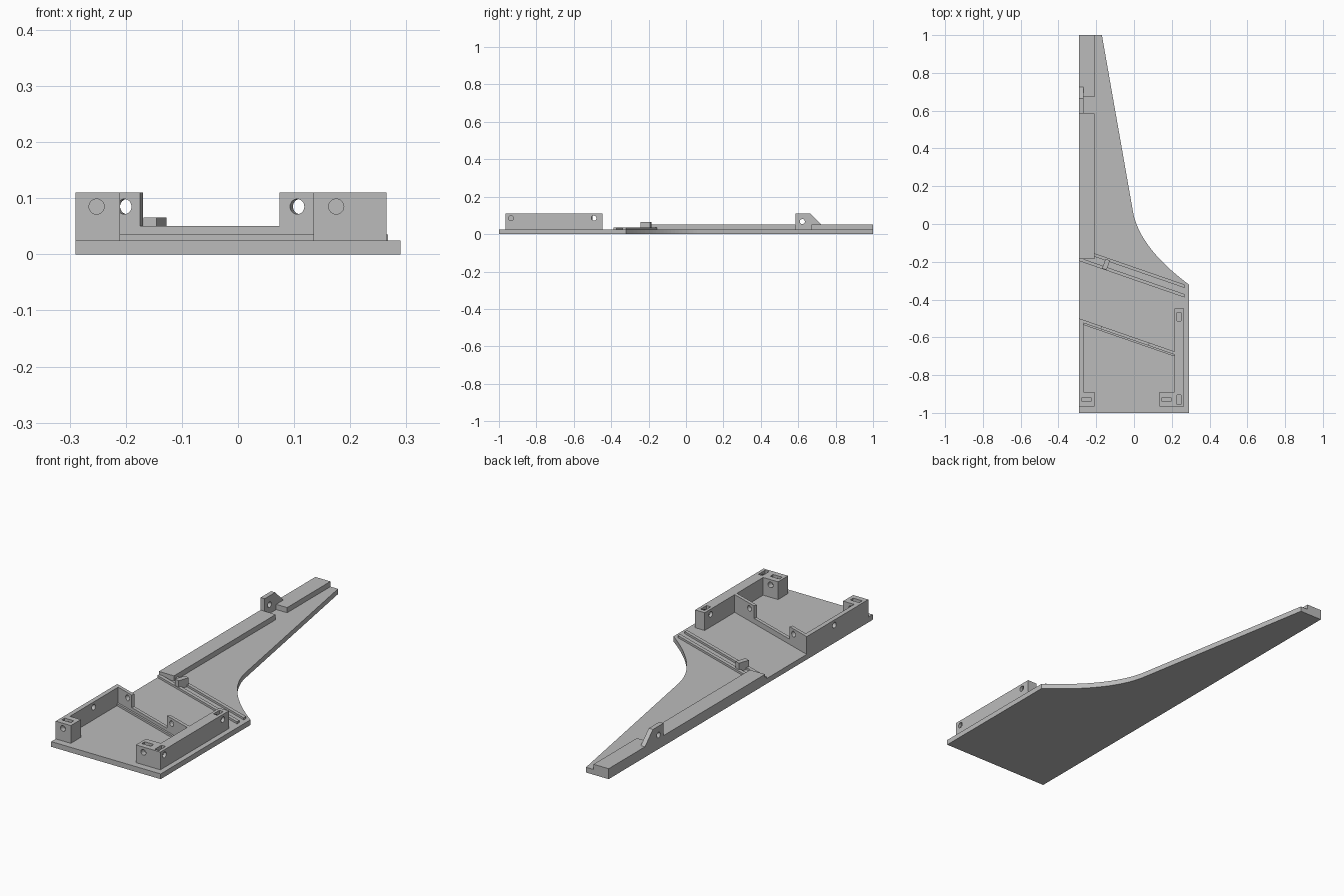
import bpy, bmesh, math
from mathutils import Matrix, Vector

if "Cube" in bpy.data.objects:
    bpy.data.objects.remove(bpy.data.objects["Cube"])

grey = bpy.data.materials.new("plain grey")
grey.use_nodes = True
grey.diffuse_color = (0.5, 0.5, 0.5, 1)
grey.node_tree.nodes["Principled BSDF"].inputs["Base Color"].default_value = (0.5, 0.5, 0.5, 1)

BASE, RAIL, TOP = 0.025, 0.05, 0.11
HOLE_Z, HOLE_R = 0.085, 0.0135
SLANT = math.radians(-19.1)


def add_object(name, bm):
    bmesh.ops.recalc_face_normals(bm, faces=bm.faces)
    mesh = bpy.data.meshes.new(name)
    bm.to_mesh(mesh)
    bm.free()
    mesh.materials.append(grey)
    obj = bpy.data.objects.new(name, mesh)
    bpy.context.collection.objects.link(obj)
    return obj


def prism(name, points, low, high, matrix=Matrix()):
    """Extrude a flat outline from low to high along its normal."""
    bm = bmesh.new()
    face = bm.faces.new([bm.verts.new((x, y, low)) for x, y in points])
    new = bmesh.ops.extrude_face_region(bm, geom=[face])["geom"]
    moved = [v for v in new if isinstance(v, bmesh.types.BMVert)]
    bmesh.ops.translate(bm, verts=moved, vec=(0, 0, high - low))
    bm.transform(matrix)
    return add_object(name, bm)


def box(name, x0, x1, y0, y1, z0, z1, matrix=Matrix()):
    return prism(name, [(x0, y0), (x1, y0), (x1, y1), (x0, y1)], z0, z1, matrix)


def rod(centre, direction, length, radius=HOLE_R):
    bm = bmesh.new()
    turn = Vector(direction).to_track_quat("Z", "Y").to_matrix().to_4x4()
    bmesh.ops.create_cone(bm, cap_ends=True, segments=32, radius1=radius, radius2=radius,
                          depth=length, matrix=Matrix.Translation(centre) @ turn)
    return add_object("hole_cutter", bm)


def slot(x, y, wide, deep):
    return box("slot_cutter", x - wide / 2, x + wide / 2, y - deep / 2, y + deep / 2, 0.06, 0.13)


def cut(obj, cutters):
    for cutter in cutters:
        cutter.hide_render = True
        mod = obj.modifiers.new("cut", "BOOLEAN")
        mod.operation, mod.solver, mod.object = "DIFFERENCE", "EXACT", cutter
    graph = bpy.context.evaluated_depsgraph_get()
    mesh = bpy.data.meshes.new_from_object(obj.evaluated_get(graph))
    obj.modifiers.clear()
    obj.data = mesh
    for cutter in cutters:
        bpy.data.objects.remove(cutter)


def slanted(x, y):
    return Matrix.Translation((x, y, 0)) @ Matrix.Rotation(SLANT, 4, "Z")


# Base plate with a concave curve running into the tapered tail
start, pull, end = Vector((0.29, -0.32)), Vector((0.02, -0.12)), Vector((-0.008, 0.08))
curve = []
for i in range(21):
    t = i / 20
    curve.append(tuple(start * (1 - t) ** 2 + pull * 2 * t * (1 - t) + end * t * t))
prism("base_plate", [(-0.29, -1), (0.29, -1)] + curve + [(-0.17, 1), (-0.29, 1)], 0, BASE)

# Edge rails on either side of the bracket gap
box("long_rail", -0.29, -0.21, -0.185, 0.585, BASE, RAIL)
box("tail_rail", -0.29, -0.21, 0.672, 1, BASE, RAIL)

# Upright bracket: outline in the y-z plane, extruded along x
side_plane = Matrix(((0, 0, 1, 0), (1, 0, 0, 0), (0, 1, 0, 0), (0, 0, 0, 1)))
bracket = prism("tail_bracket", [(0.585, BASE), (0.725, BASE), (0.725, RAIL), (0.665, TOP), (0.585, TOP)],
                -0.29, -0.268, side_plane)
cut(bracket, [rod((-0.28, 0.622, 0.067), (1, 0, 0), 0.1)])

# Right-hand frame: thin wall and a corner block
frame = prism("thin_wall_frame", [(-0.29, -0.5), (-0.29, -0.966), (-0.21, -0.966), (-0.21, -0.89),
                                  (-0.268, -0.89), (-0.268, -0.508)], BASE, TOP)
cut(frame, [slot(-0.252, -0.929, 0.048, 0.022),
            rod((-0.252, -0.93, HOLE_Z), (0, 1, 0), 0.12),
            rod((-0.28, -0.71, HOLE_Z), (1, 0, 0), 0.1)])

# Left-hand frame: thick wall and a wider corner block
frame = prism("thick_wall_frame", [(0.135, -0.966), (0.265, -0.966), (0.265, -0.447), (0.214, -0.447),
                                   (0.214, -0.89), (0.135, -0.89)], BASE, TOP)
cut(frame, [slot(0.172, -0.929, 0.048, 0.022),
            slot(0.239, -0.93, 0.022, 0.05),
            slot(0.239, -0.49, 0.022, 0.045),
            rod((0.175, -0.93, HOLE_Z), (0, 1, 0), 0.12),
            rod((0.26, -0.935, HOLE_Z), (1, 0, 0), 0.1),
            rod((0.24, -0.493, HOLE_Z), (1, 0, 0), 0.1)])

# Slanted divider: U-shaped profile with a tall drilled tab at each end, and a low lip in front
place = slanted(-0.29, -0.5)
upright = place @ Matrix.Rotation(math.pi / 2, 4, "X")
divider = prism("divider", [(0.006, BASE), (0.54, BASE), (0.54, TOP), (0.391, TOP), (0.391, RAIL),
                            (0.128, RAIL), (0.128, TOP), (0.006, TOP)], 0, 0.016, upright)
normal = place.to_3x3() @ Vector((0, 1, 0))
cut(divider, [rod(place @ Vector((u, -0.008, HOLE_Z)), normal, 0.08) for u in (0.098, 0.424)])
box("divider_lip", 0.02, 0.54, -0.025, -0.016, BASE, 0.035, place)

# Pair of slanted ridges forming a channel, bridged by a small stop
for name, x, y in (("upper_ridge", -0.21, -0.155), ("lower_ridge", -0.29, -0.178)):
    run = -math.tan(SLANT) * (0.267 - x)
    prism(name, [(x, y), (x, y - 0.018), (0.267, y - run - 0.018), (0.267, y - run)], BASE, 0.035)
box("channel_stop", -0.0125, 0.0125, -0.027, 0.027, BASE, 0.066, slanted(-0.148, -0.214))
